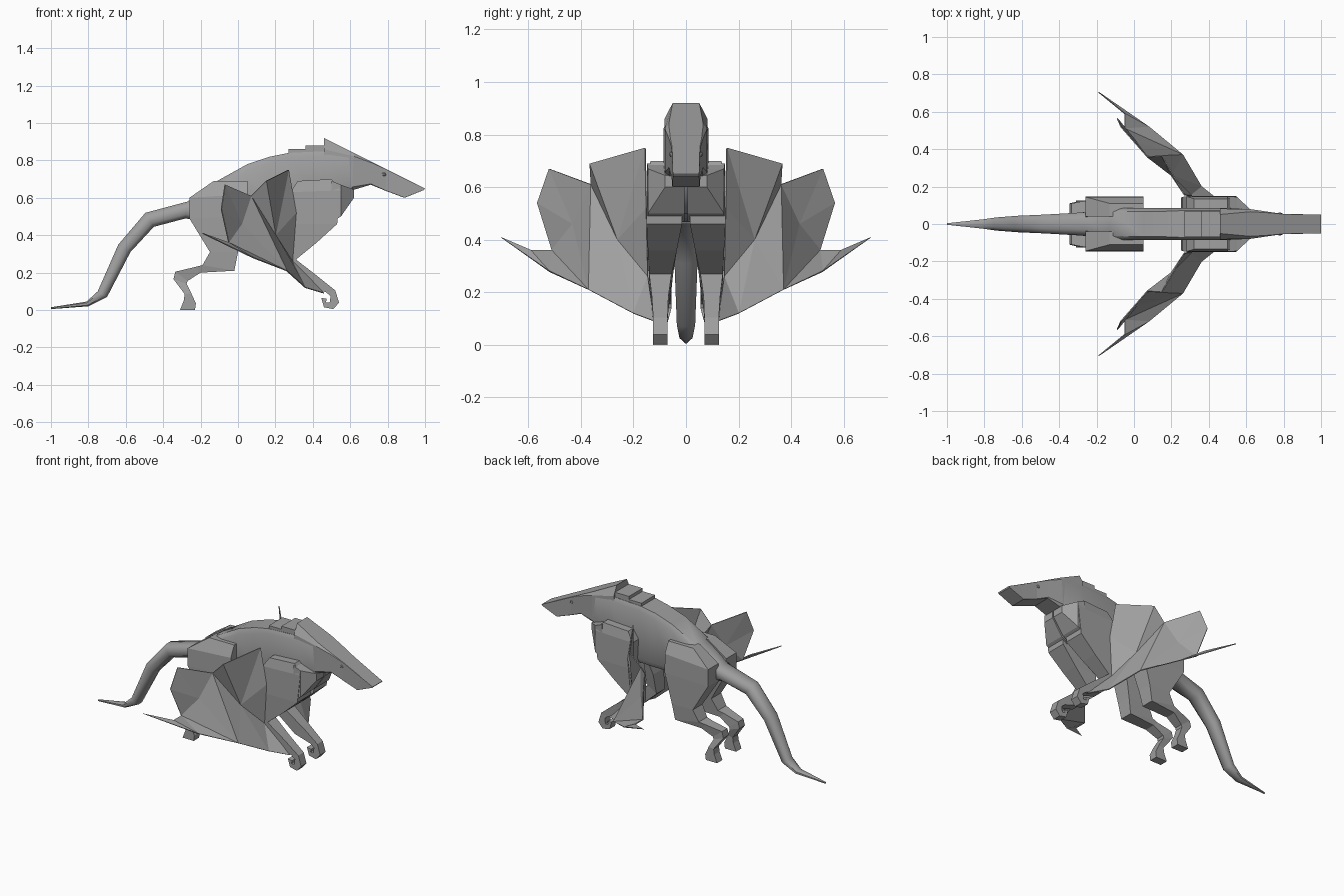
import bpy, bmesh, math
from mathutils import Vector

cube = bpy.data.objects.get("Cube")
if cube:
    bpy.data.objects.remove(cube, do_unlink=True)

grey = bpy.data.materials.new("stone grey")
grey.use_nodes = True
colour = (0.35, 0.35, 0.35, 1)
grey.diffuse_color = colour
grey.node_tree.nodes["Principled BSDF"].inputs["Base Color"].default_value = colour


def finish(name, bm, mirrored=False, thickness=0, smooth=False):
    """Turn a bmesh into an object, optionally mirrored across y."""
    bmesh.ops.recalc_face_normals(bm, faces=bm.faces)
    mesh = bpy.data.meshes.new(name)
    bm.to_mesh(mesh)
    bm.free()
    mesh.materials.append(grey)
    obj = bpy.data.objects.new(name, mesh)
    bpy.context.collection.objects.link(obj)
    if thickness:
        solid = obj.modifiers.new("Thickness", 'SOLIDIFY')
        solid.thickness = thickness
        solid.offset = 0
    if mirrored:
        mirror = obj.modifiers.new("Mirror", 'MIRROR')
        mirror.use_axis = (False, True, False)
        mirror.use_mirror_merge = False
    if smooth:
        bpy.ops.object.select_all(action='DESELECT')
        obj.select_set(True)
        bpy.context.view_layer.objects.active = obj
        bpy.ops.object.shade_smooth_by_angle(angle=math.radians(50))


def loft(name, rings, mirrored=False, smooth=False):
    """Skin a row of equal-sized point rings and cap both ends."""
    bm = bmesh.new()
    rows = [[bm.verts.new(p) for p in ring] for ring in rings]
    count = len(rows[0])
    for a, b in zip(rows, rows[1:]):
        for i in range(count):
            j = (i + 1) % count
            bm.faces.new((a[i], a[j], b[j], b[i]))
    bm.faces.new(rows[0])
    bm.faces.new(rows[-1])
    finish(name, bm, mirrored, smooth=smooth)


def spine_ring(xt, zt, xb, zb, w, c):
    """Eight-sided section between a top and bottom point; c sets the chamfer."""
    mid = Vector((xt + xb, 0, zt + zb)) / 2
    up = Vector((xt - xb, 0, zt - zb)) / 2
    side = Vector((0, w, 0))
    outline = [(1, c), (c, 1), (-c, 1), (-1, c), (-1, -c), (-c, -1), (c, -1), (1, -c)]
    return [mid + side * s + up * u for s, u in outline]


def limb_ring(xa, za, xb, zb, inner, outer):
    """Four-sided section from a back point to a front point."""
    return [(xa, inner, za), (xa, outer, za), (xb, outer, zb), (xb, inner, zb)]


# Torso and tail
body = [
    (-1, .015, -1, .005, .004, .5),
    (-.81, .045, -.8, .02, .025, .5),
    (-.75, .1, -.7, .07, .035, .5),
    (-.64, .35, -.575, .31, .044, .5),
    (-.495, .52, -.45, .445, .05, .5),
    (-.27, .58, -.28, .49, .062, .5),
    (-.13, .68, -.13, .46, .085, .75),
    (.05, .78, .05, .47, .085, .8),
    (.17, .82, .2, .47, .085, .8),
    (.27, .84, .35, .48, .085, .85),
    (.48, .85, .52, .5, .085, .85),
    (.6, .83, .61, .62, .08, .85),
]
loft("torso_and_tail", [spine_ring(*s) for s in body], smooth=True)

# Long wedge head with a blunt snout
head = [
    (.46, .92, .46, .6, .082, .62),
    (.62, .84, .61, .64, .08, .82),
    (.72, .79, .71, .67, .065, .92),
    (.79, .755, .79, .637, .055, .97),
    (.91, .695, .89, .6, .052, .97),
    (1, .65, .995, .642, .05, .97),
]
loft("head", [spine_ring(*s) for s in head])

# Stepped crest plates on the neck
for name, x0, x1, top in (("rear_crest_plate", .27, .38, .86), ("front_crest_plate", .36, .47, .88)):
    loft(name, [[(x, -.07, .8), (x, .07, .8), (x, .07, top), (x, -.07, top)] for x in (x0, x1)])

# Hind legs: haunch, knee, hock and foot
hind = [
    (-.13, .69, .05, .69, .04, .11),
    (-.26, .6, .05, .62, .04, .145),
    (-.26, .49, .05, .5, .02, .147),
    (-.15, .31, 0, .31, .045, .145),
    (-.19, .24, -.02, .21, .055, .14),
    (-.23, .23, -.2, .2, .06, .13),
    (-.335, .205, -.27, .155, .055, .11),
    (-.345, .165, -.275, .14, .055, .11),
    (-.285, .085, -.25, .09, .07, .125),
    (-.29, .05, -.225, .035, .07, .125),
    (-.31, 0, -.23, 0, .07, .125),
]
loft("hind_legs", [limb_ring(*s) for s in hind], True)

# Front legs: shoulder, elbow, forearm and curled claw
front = [
    (.32, .69, .5, .7, .04, .135),
    (.28, .63, .55, .64, .02, .148),
    (.29, .46, .53, .46, .015, .15),
    (.26, .36, .42, .36, .035, .145),
    (.25, .23, .31, .27, .055, .14),
    (.36, .13, .42, .185, .067, .13),
    (.47, .095, .52, .105, .07, .125),
    (.495, .075, .54, .04, .07, .125),
    (.49, .04, .51, .005, .07, .125),
    (.47, .04, .46, .015, .07, .125),
    (.475, .06, .445, .065, .07, .125),
]
loft("front_legs", [limb_ring(*s) for s in front], True)

# Chest wedges tapering from the shoulders to the throat
chest = [(.5, .148, .47, .69), (.55, .145, .5, .67), (.62, .08, .6, .645)]
loft("chest_wedges", [[(x, .005, low), (x, w, low), (x, w, high), (x, .005, high)]
                      for x, w, low, high in chest], True)

# Folded wing membranes fanning back from the forearms
points = {
    "wrist": (.46, .12, .09), "bone_a": (.36, .2, .12), "bone_b": (.26, .37, .21),
    "bone_c": (.08, .52, .28), "tip": (-.19, .705, .41),
    "elbow": (.29, .145, .26), "root": (.31, .15, .52), "peak": (.27, .155, .75),
    "second": (.15, .365, .69), "notch": (.07, .36, .61), "fold": (.2, .26, .4),
    "third": (-.07, .52, .67), "corner": (-.09, .565, .54), "crease": (.02, .43, .46),
    "hollow": (-.05, .51, .36), "hook": (-.05, .59, .36),
}
panels = """wrist bone_a elbow/elbow bone_a fold/elbow fold root/root fold peak/
peak fold second/second fold notch/fold bone_a bone_b/fold bone_b notch/
notch bone_b crease/notch crease third/third crease corner/corner crease hollow/
crease bone_b hollow/hollow bone_b bone_c/hollow bone_c hook/hook bone_c tip"""
bm = bmesh.new()
corners = {key: bm.verts.new(p) for key, p in points.items()}
for panel in panels.split("/"):
    bm.faces.new([corners[key] for key in panel.split()])
finish("wings", bm, True, .006)

# Small round eyes
bm = bmesh.new()
bmesh.ops.create_icosphere(bm, subdivisions=1, radius=.014)
bmesh.ops.translate(bm, verts=bm.verts, vec=(.78, .05, .725))
finish("eyes", bm, True)
